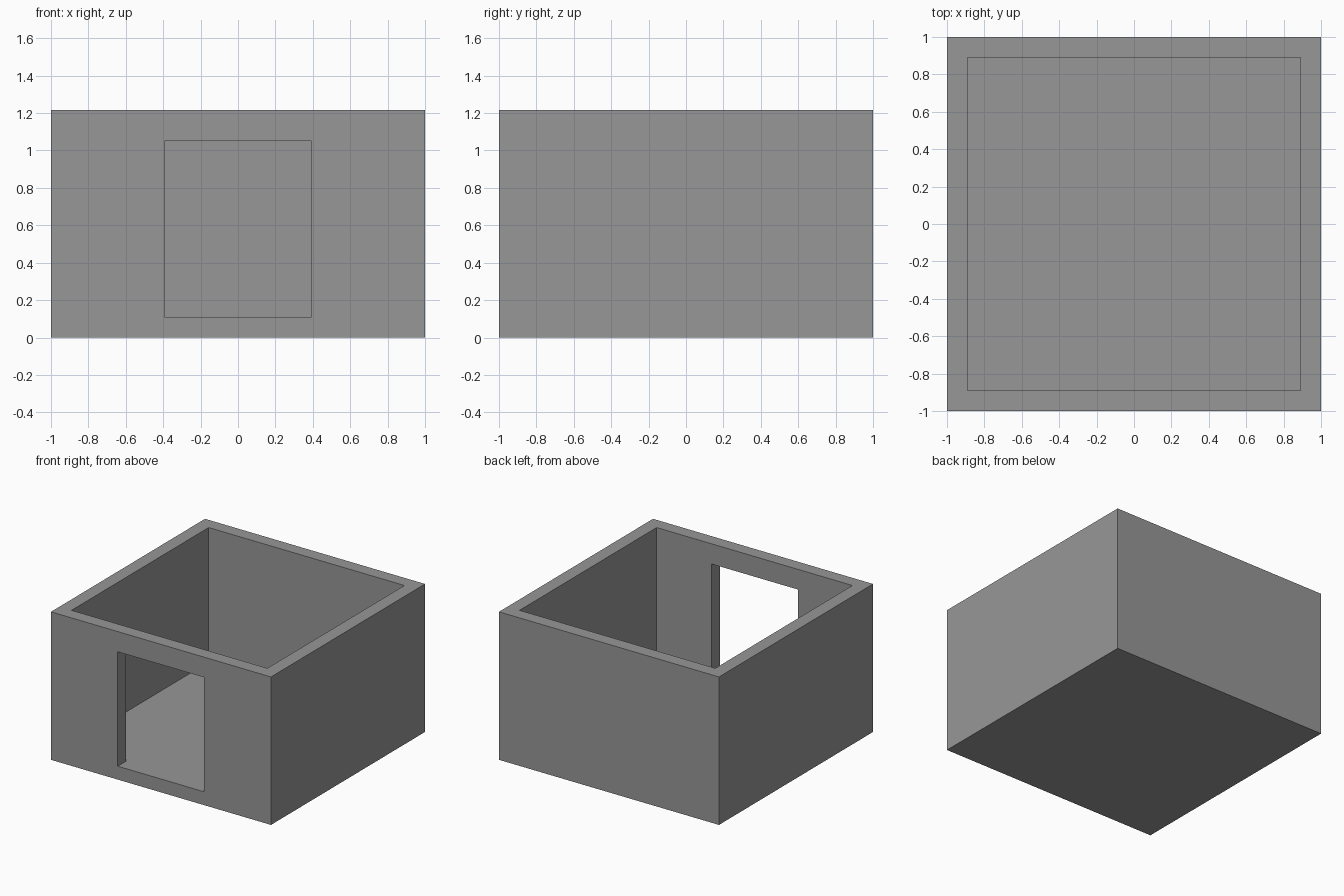
import bpy
import bmesh

if "Cube" in bpy.data.objects:
    bpy.data.objects.remove(bpy.data.objects["Cube"], do_unlink=True)

HEIGHT = 1.216   # full wall height
HALF = 1.0       # outer half width
INNER = 0.89     # inner half width
FLOOR = 0.11     # floor slab thickness, level with the door sill
DOOR_HALF = 0.393
DOOR_TOP = 1.05

# Plain grey for the whole building
grey = bpy.data.materials.new("wall_grey")
grey.use_nodes = True
colour = (0.31, 0.31, 0.31, 1.0)
grey.diffuse_color = colour
grey.node_tree.nodes["Principled BSDF"].inputs["Base Color"].default_value = colour


def box(name, low, high):
    """Axis-aligned box between two corners."""
    bm = bmesh.new()
    bmesh.ops.create_cube(bm, size=1.0)
    for v in bm.verts:
        v.co = [low[i] if v.co[i] < 0 else high[i] for i in range(3)]
    mesh = bpy.data.meshes.new(name)
    bm.to_mesh(mesh)
    bm.free()
    mesh.materials.append(grey)
    obj = bpy.data.objects.new(name, mesh)
    bpy.context.collection.objects.link(obj)
    return obj


def cut(target, cutter):
    """Subtract the cutter from the target and discard it."""
    cutter.hide_render = True
    mod = target.modifiers.new("opening", 'BOOLEAN')
    mod.operation = 'DIFFERENCE'
    mod.solver = 'EXACT'
    mod.object = cutter
    bpy.context.view_layer.objects.active = target
    bpy.ops.object.modifier_apply(modifier=mod.name)
    bpy.data.objects.remove(cutter, do_unlink=True)


# Outer block with floor and four walls
room = box("room_shell", (-HALF, -HALF, 0), (HALF, HALF, HEIGHT))

# Open-topped interior
cut(room, box("interior_cutter", (-INNER, -INNER, FLOOR), (INNER, INNER, HEIGHT + 0.2)))

# Doorway through the front wall, sill flush with the floor
cut(room, box("doorway_cutter", (-DOOR_HALF, -HALF - 0.2, FLOOR), (DOOR_HALF, -INNER + 0.2, DOOR_TOP)))
